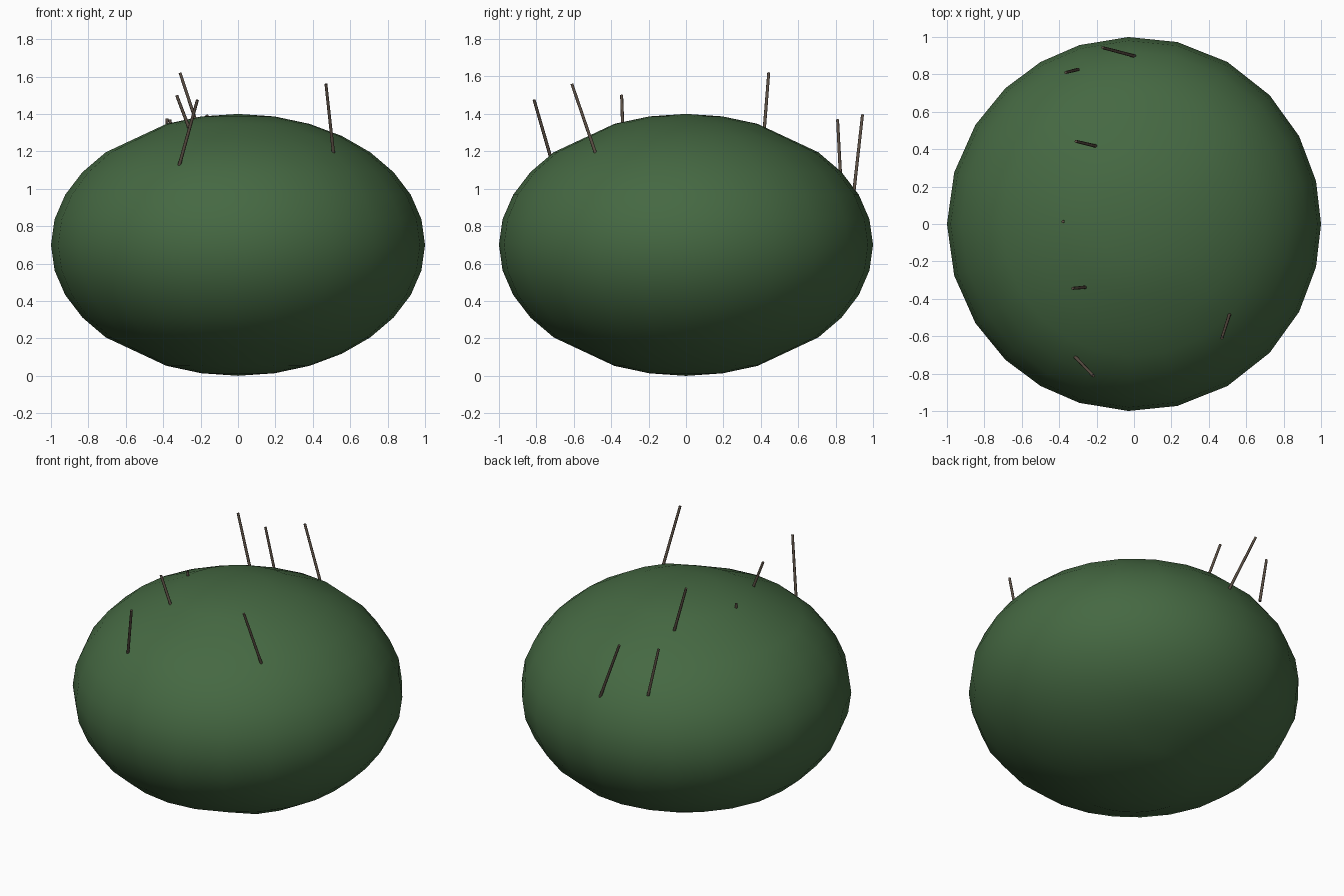
import bpy, bmesh
from math import sin, cos, radians, pi
from mathutils import Vector

if "Cube" in bpy.data.objects:
    bpy.data.objects.remove(bpy.data.objects["Cube"])


def material(name, rgb):
    m = bpy.data.materials.new(name)
    m.diffuse_color = (*rgb, 1)
    m.use_nodes = True
    m.node_tree.nodes["Principled BSDF"].inputs["Base Color"].default_value = m.diffuse_color
    return m


def make_object(name, bm, mat):
    bmesh.ops.recalc_face_normals(bm, faces=bm.faces[:])
    me = bpy.data.meshes.new(name)
    bm.to_mesh(me)
    bm.free()
    me.materials.append(mat)
    for p in me.polygons:
        p.use_smooth = True
    ob = bpy.data.objects.new(name, me)
    bpy.context.collection.objects.link(ob)
    return ob


leaf = material("leaf_green", (0.06, 0.14, 0.055))
bark = material("bark", (0.105, 0.078, 0.058))

# Bush body: flattened sphere with slightly uneven columns
half = [0, 13.3, 28, 43.5, 60, 76.6, 91.7, 107, 120, 133.5, 148, 164, 180]
columns = half + [360 - a for a in half[-2:0:-1]]
RINGS = 16
step = pi / RINGS


def ring_point(i, lon):
    def profile(k):
        return Vector((sin(k * step), cos(k * step)))
    p = profile(i)
    # flat band between 22.5 and 45 degrees, except on the right flank
    if i in (3, RINGS - 3) and cos(radians(lon)) < 0.6:
        p = (profile(i - 1) + profile(i + 1)) / 2
    a = radians(lon)
    return (p.x * cos(a), p.x * sin(a), 0.70 + 0.70 * p.y)


bm = bmesh.new()
top = bm.verts.new((0, 0, 1.40))
bottom = bm.verts.new((0, 0, 0))
rings = [[bm.verts.new(ring_point(i, lon)) for lon in columns]
         for i in range(1, RINGS)]
n = len(columns)
for j in range(n):
    k = (j + 1) % n
    bm.faces.new((top, rings[0][j], rings[0][k]))
    bm.faces.new((bottom, rings[-1][k], rings[-1][j]))
    for a, b in zip(rings, rings[1:]):
        bm.faces.new((a[j], b[j], b[k], a[k]))
make_object("bush_body", bm, leaf)

# Twigs: base and tip of each thin stick
twigs = [
    ((0.51, -0.485, 1.195), (0.47, -0.61, 1.56)),
    ((-0.31, -0.715, 1.14), (-0.217, -0.812, 1.475)),
    ((-0.26, -0.338, 1.32), (-0.328, -0.344, 1.50)),
    ((-0.376, 0.013, 1.31), (-0.38, 0.013, 1.375)),
    ((-0.205, 0.417, 1.30), (-0.31, 0.442, 1.62)),
    ((-0.305, 0.825, 1.08), (-0.365, 0.81, 1.37)),
    ((-0.005, 0.90, 1.01), (-0.168, 0.943, 1.395)),
]
for i, (base, tip) in enumerate(twigs):
    base, tip = Vector(base), Vector(tip)
    d = tip - base
    base -= d.normalized() * 0.03
    d = tip - base
    bm = bmesh.new()
    bmesh.ops.create_cone(bm, cap_ends=True, segments=8, radius1=0.009,
                          radius2=0.008, depth=d.length)
    mat = d.to_track_quat('Z', 'Y').to_matrix().to_4x4()
    mat.translation = (base + tip) / 2
    bmesh.ops.transform(bm, matrix=mat, verts=bm.verts[:])
    ob = make_object(f"twig_{i + 1}", bm, bark)
    bpy.context.view_layer.objects.active = ob
    ob.select_set(True)
    bpy.ops.object.shade_smooth_by_angle(angle=radians(50))
    ob.select_set(False)
